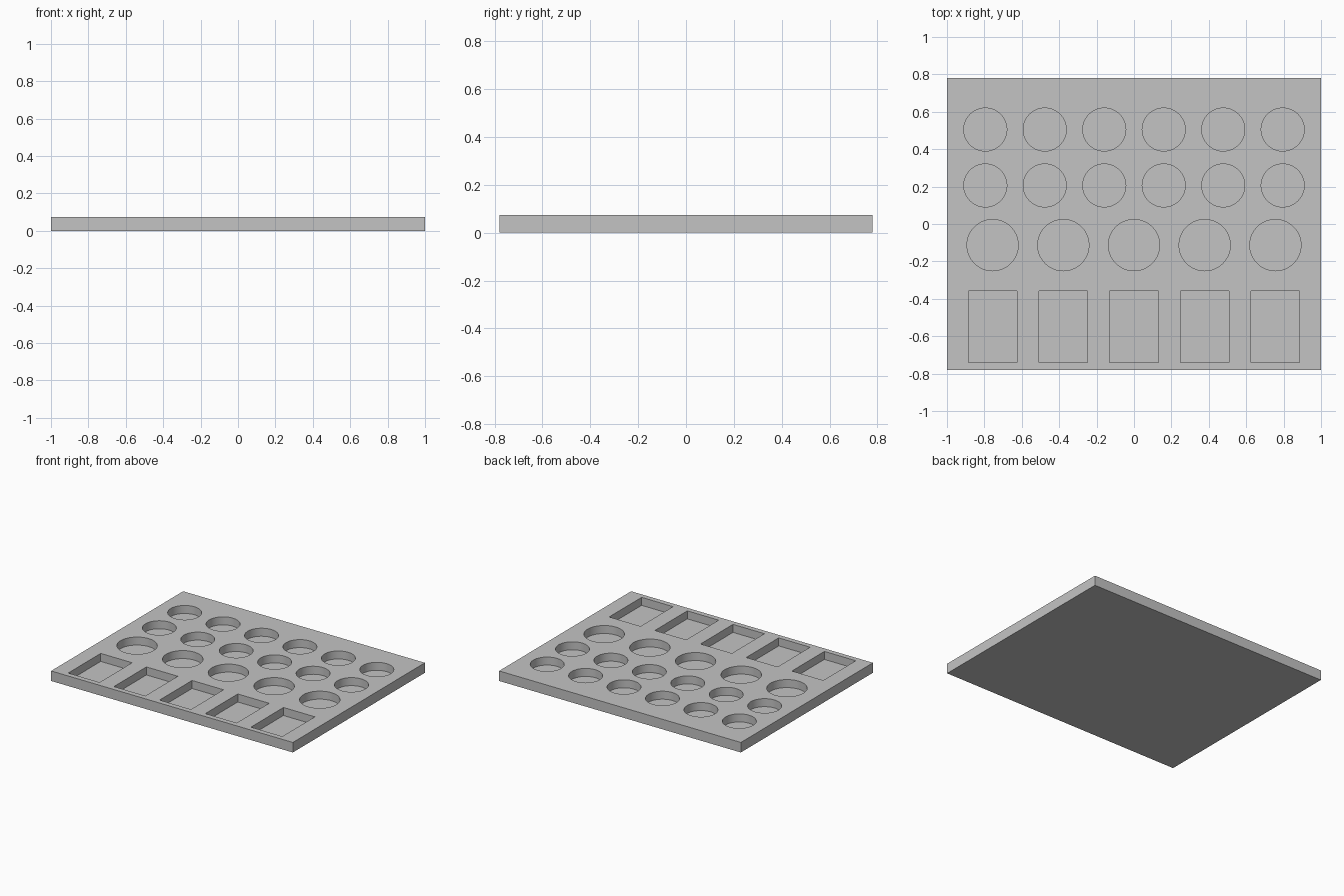
import bpy
import bmesh
from math import radians
from mathutils import Matrix

if "Cube" in bpy.data.objects:
    bpy.data.objects.remove(bpy.data.objects["Cube"], do_unlink=True)

WIDTH, LENGTH, HEIGHT = 2.0, 1.56, 0.075
FLOOR = 0.015
CUT_TOP = HEIGHT + 0.05

# Material
grey = bpy.data.materials.new("plain grey")
grey.use_nodes = True
grey.diffuse_color = (0.55, 0.55, 0.55, 1)
grey.node_tree.nodes["Principled BSDF"].inputs["Base Color"].default_value = grey.diffuse_color


def make_object(name, bm):
    mesh = bpy.data.meshes.new(name)
    bm.to_mesh(mesh)
    bm.free()
    mesh.materials.append(grey)
    obj = bpy.data.objects.new(name, mesh)
    bpy.context.collection.objects.link(obj)
    return obj


def add_box(bm, x, y, sx, sy, bottom, top):
    place = Matrix.Translation((x, y, (bottom + top) / 2))
    bmesh.ops.create_cube(bm, size=1, matrix=place @ Matrix.Diagonal((sx, sy, top - bottom, 1)))


def add_cylinder(bm, x, y, radius):
    place = Matrix.Translation((x, y, (FLOOR + CUT_TOP) / 2))
    bmesh.ops.create_cone(bm, cap_ends=True, segments=64, radius1=radius, radius2=radius,
                          depth=CUT_TOP - FLOOR, matrix=place)


def row(count, spacing):
    return [(i - (count - 1) / 2) * spacing for i in range(count)]


# Flat tray slab
slab = bmesh.new()
add_box(slab, 0, 0, WIDTH, LENGTH, 0, HEIGHT)
tray = make_object("token_tray", slab)

# Pockets: two rows of small rounds, one of large rounds, one of rectangles
pockets = bmesh.new()
for y in (0.505, 0.206):
    for x in row(6, 0.318):
        add_cylinder(pockets, x, y, 0.115)
for x in row(5, 0.378):
    add_cylinder(pockets, x, -0.113, 0.137)
    add_box(pockets, x, -0.549, 0.26, 0.384, FLOOR, CUT_TOP)
cutter = make_object("pocket_cutter", pockets)
cutter.hide_render = True

# Sink the pockets into the slab
cut = tray.modifiers.new("pockets", 'BOOLEAN')
cut.operation = 'DIFFERENCE'
cut.solver = 'EXACT'
cut.object = cutter
bpy.ops.object.select_all(action='DESELECT')
tray.select_set(True)
bpy.context.view_layer.objects.active = tray
bpy.ops.object.modifier_apply(modifier=cut.name)
bpy.data.objects.remove(cutter, do_unlink=True)
bpy.ops.object.shade_smooth_by_angle(angle=radians(30))
